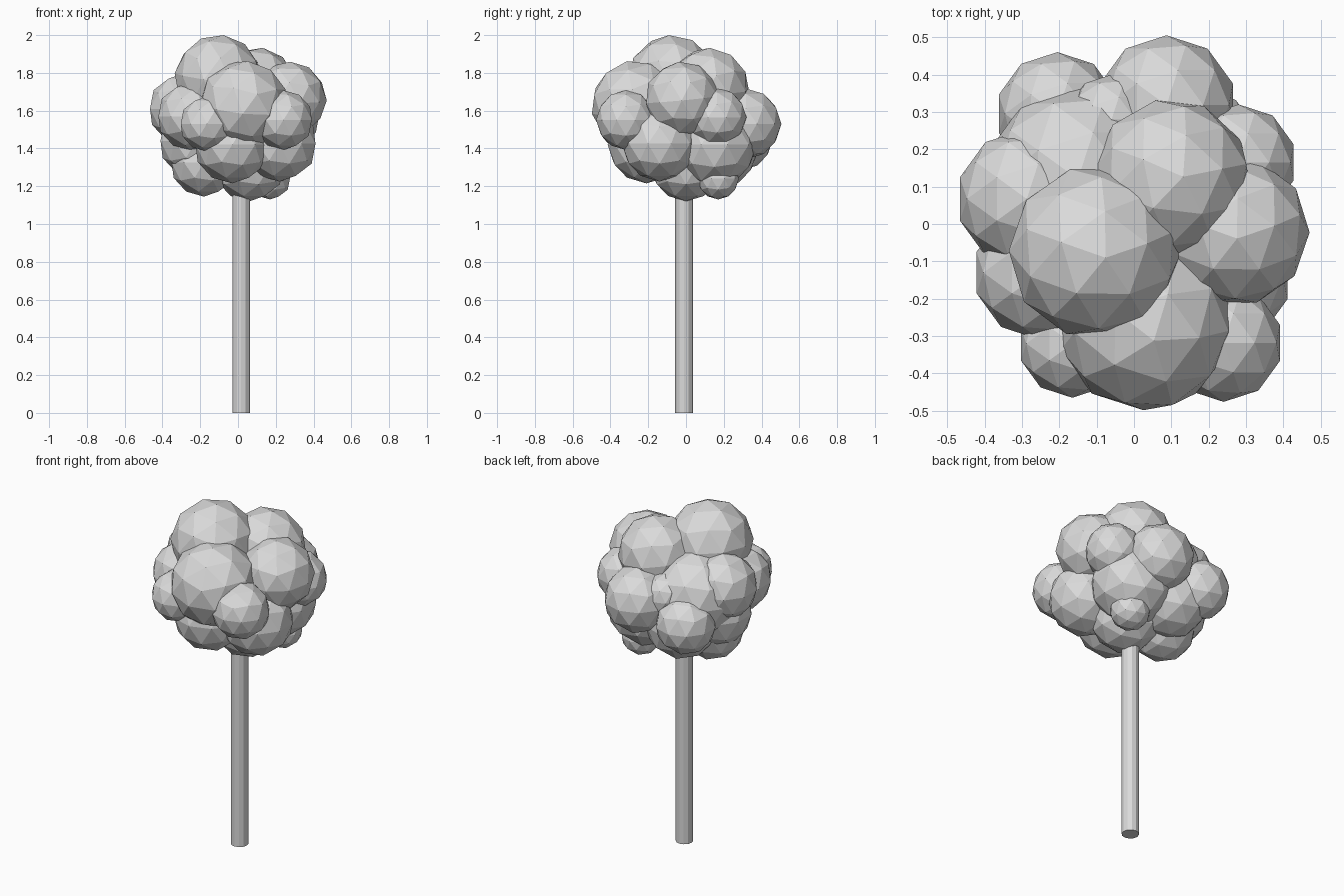
import bpy

cube = bpy.data.objects.get("Cube")
if cube:
    bpy.data.objects.remove(cube, do_unlink=True)

grey = bpy.data.materials.new("light_grey")
grey.use_nodes = True
colour = (0.7, 0.7, 0.7, 1)
grey.diffuse_color = colour
grey.node_tree.nodes["Principled BSDF"].inputs["Base Color"].default_value = colour


def finish(name):
    obj = bpy.context.object
    obj.name = name
    obj.data.materials.append(grey)
    return obj


def clump(name, x, y, z, radius, tilt=(0, 0, 0)):
    """Low-poly ball of leaves."""
    bpy.ops.mesh.primitive_ico_sphere_add(
        subdivisions=2, radius=radius, location=(x, y, z), rotation=tilt)
    return finish(name)


# Straight trunk running up into the leaves
bpy.ops.mesh.primitive_cylinder_add(
    vertices=12, radius=0.047, depth=1.4, location=(0.017, -0.01, 0.7))
finish("trunk")

# Large leaf clumps forming the crown
clump("crown_core", 0, 0, 1.5, 0.29)
clump("crown_top", -0.105, -0.075, 1.77, 0.232, (0.1, 0.1, 0.3))
clump("crown_upper_back", 0.1, 0.12, 1.72, 0.215, (0, 0.15, 0.2))
clump("crown_front", 0.03, -0.265, 1.63, 0.238, (0.2, 0.1, 0))
clump("crown_left", 0.27, -0.02, 1.66, 0.2, (0.1, 0, 0.3))
clump("crown_back_right", -0.15, 0.12, 1.55, 0.25)

# Medium and small clumps around the sides
clump("side_right", -0.287, 0.067, 1.61, 0.188)
clump("side_front_right", -0.25, -0.13, 1.57, 0.18)
clump("side_back", 0.087, 0.318, 1.53, 0.187)
clump("side_back_right", -0.205, 0.295, 1.45, 0.165)
clump("side_back_left", 0.28, 0.165, 1.565, 0.155)
clump("small_front_left", 0.24, -0.318, 1.55, 0.158)
clump("small_front_right", -0.165, -0.32, 1.53, 0.145)
clump("small_back", -0.06, 0.28, 1.58, 0.12)

# Clumps on the underside
clump("lower_left", 0.22, -0.14, 1.425, 0.2)
clump("lower_back_left", 0.14, 0.15, 1.42, 0.225)
clump("lower_back_right", -0.1, 0.18, 1.39, 0.2)
clump("lower_front", -0.03, -0.21, 1.42, 0.205)
clump("lower_right", -0.22, 0.04, 1.44, 0.2)
clump("bottom_right", -0.18, 0.02, 1.325, 0.18)
clump("bottom_centre", 0.06, 0, 1.31, 0.19)
clump("bottom_back_left", 0.17, 0.17, 1.24, 0.11)
